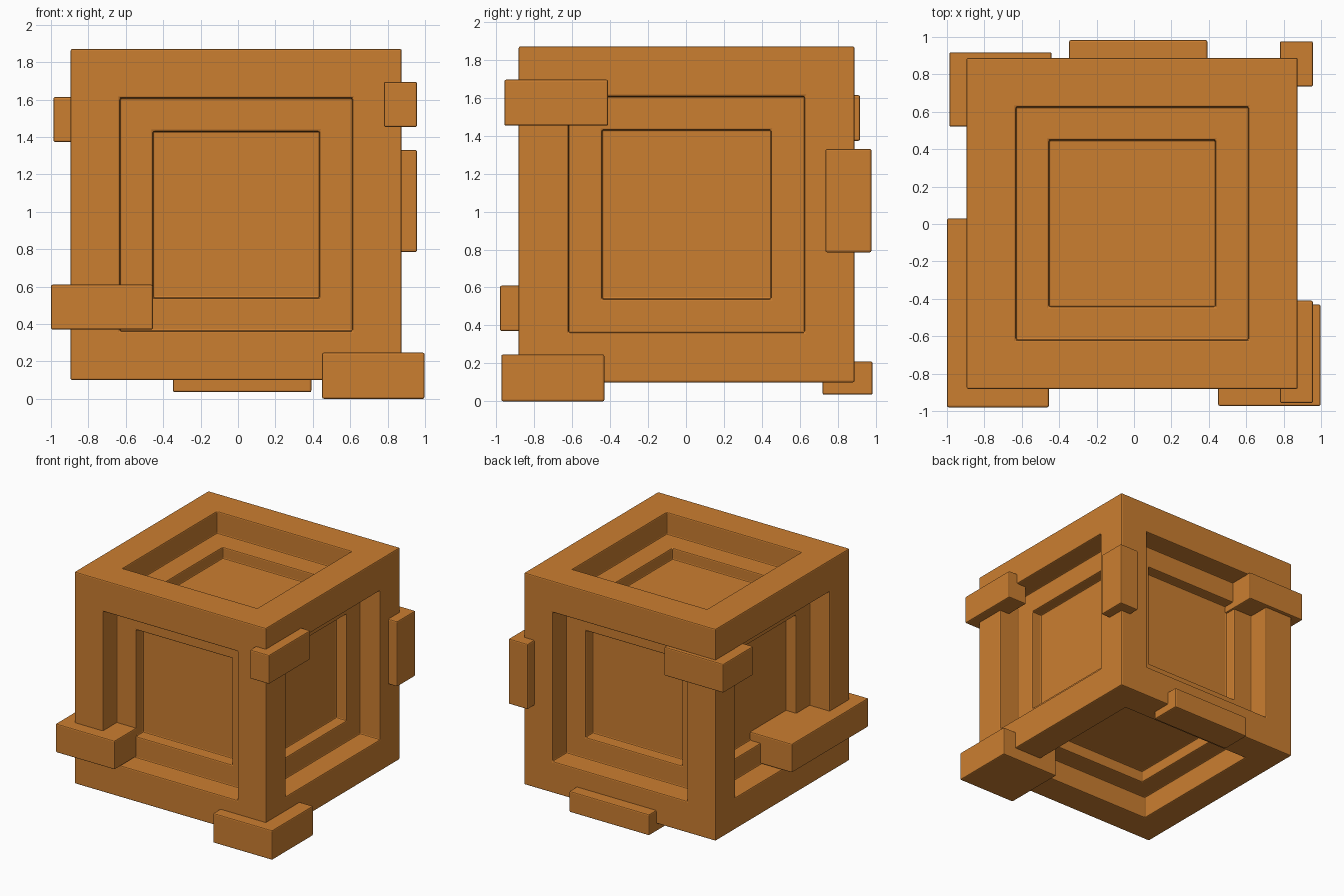
import bpy, bmesh
from mathutils import Matrix, Vector

if "Cube" in bpy.data.objects:
    bpy.data.objects.remove(bpy.data.objects["Cube"])

mat = bpy.data.materials.new("orange")
mat.diffuse_color = (0.6, 0.21, 0.03, 1)
mat.use_nodes = True
mat.node_tree.nodes["Principled BSDF"].inputs["Base Color"].default_value = mat.diffuse_color


def finish(bm, name):
    """Turn a bmesh into a coloured object with fine bevelled edges."""
    me = bpy.data.meshes.new(name)
    bm.to_mesh(me)
    bm.free()
    me.materials.append(mat)
    ob = bpy.data.objects.new(name, me)
    bpy.context.collection.objects.link(ob)
    bev = ob.modifiers.new("edge_bevel", 'BEVEL')
    bev.width = 0.009
    bev.segments = 2
    bev.limit_method = 'ANGLE'
    return ob


def box(x, y, z):
    """Box bmesh from (min, max) ranges."""
    bm = bmesh.new()
    lo, hi = Vector((x[0], y[0], z[0])), Vector((x[1], y[1], z[1]))
    m = Matrix.Translation((lo + hi) / 2) @ Matrix.Diagonal((*(hi - lo), 1))
    bmesh.ops.create_cube(bm, size=1, matrix=m)
    return bm


# Main cube with a two-step square recess in all six faces
bm = box((-0.895, 0.875), (-0.882, 0.888), (0.1, 1.87))
faces = bm.faces[:]
for thickness, depth in ((0.263, 0), (0, -0.185), (0.177, 0), (0, -0.095)):
    bmesh.ops.inset_individual(bm, faces=faces, thickness=thickness,
                               depth=depth, use_even_offset=True)
finish(bm, "crate_body")

# Blocks stuck through the edges and corners
blocks = {
    "front_left_block": ((-1.0, -0.455), (-0.98, 0.03), (0.37, 0.61)),
    "front_right_foot": ((0.45, 0.997), (-0.973, -0.43), (0.0, 0.247)),
    "front_right_upper_block": ((0.78, 0.957), (-0.957, -0.41), (1.453, 1.695)),
    "back_right_block": ((0.78, 0.957), (0.735, 0.977), (0.785, 1.33)),
    "back_lower_block": ((-0.347, 0.392), (0.72, 0.983), (0.035, 0.21)),
    "back_left_upper_block": ((-0.987, -0.44), (0.52, 0.918), (1.373, 1.613)),
}
for name, (x, y, z) in blocks.items():
    finish(box(x, y, z), name)
